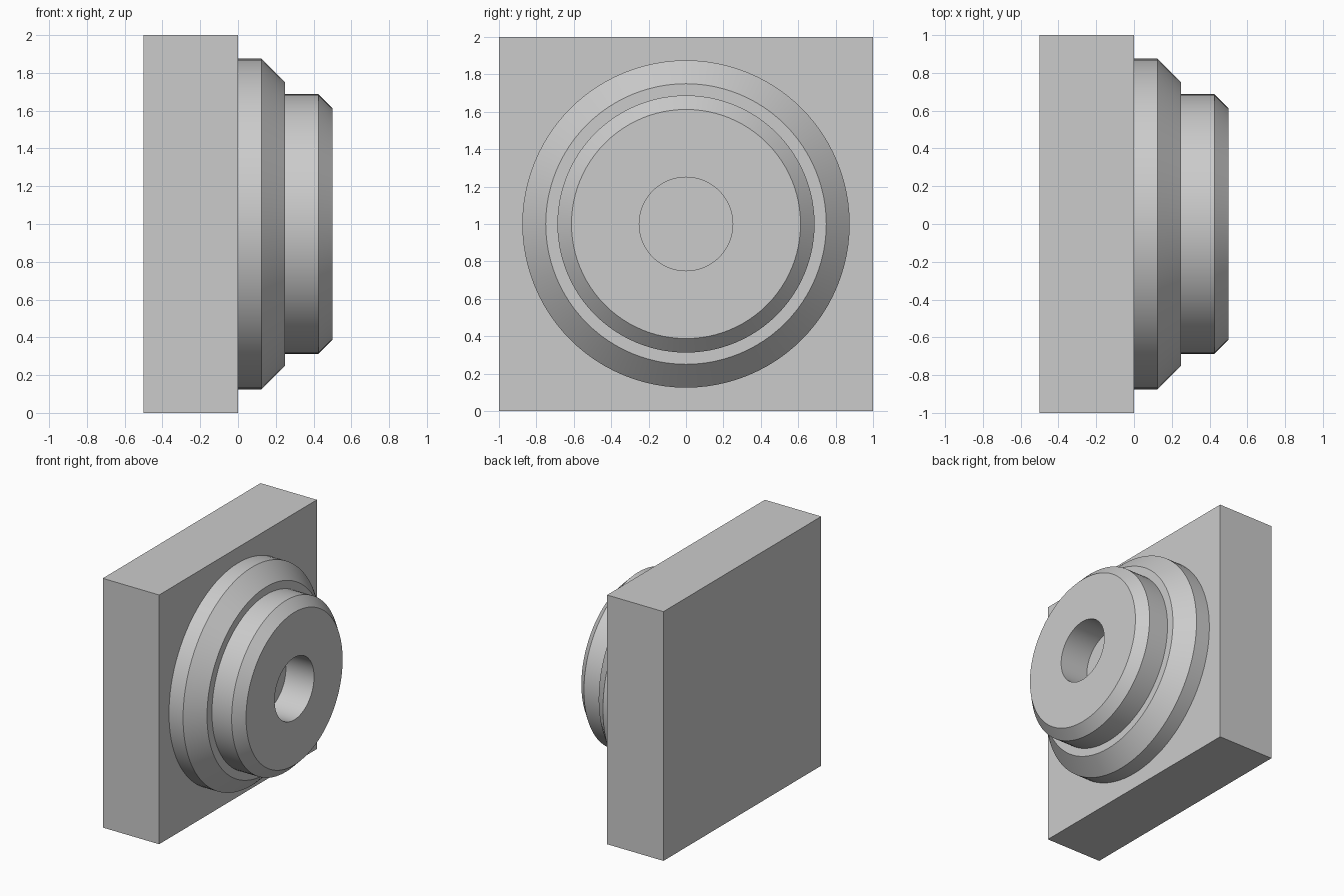
import bpy
import bmesh
import math
from mathutils import Matrix, Vector

cube = bpy.data.objects.get("Cube")
if cube:
    bpy.data.objects.remove(cube, do_unlink=True)

GREY = (0.6, 0.6, 0.6, 1)
grey = bpy.data.materials.new("light grey")
grey.use_nodes = True
grey.diffuse_color = GREY
grey.node_tree.nodes["Principled BSDF"].inputs["Base Color"].default_value = GREY


def add_object(name, bm):
    bmesh.ops.recalc_face_normals(bm, faces=bm.faces)
    mesh = bpy.data.meshes.new(name)
    bm.to_mesh(mesh)
    bm.free()
    mesh.materials.append(grey)
    obj = bpy.data.objects.new(name, mesh)
    bpy.context.collection.objects.link(obj)
    return obj


# Square mounting plate
bm = bmesh.new()
bmesh.ops.create_cube(bm, size=1, matrix=Matrix.Translation((-0.25, 0, 1))
                      @ Matrix.Diagonal((0.5, 2, 2, 1)))
add_object("mounting_plate", bm)

# Stepped, chamfered boss with a blind hole, turned about the x axis: (x, radius)
profile = [(0, 0.875), (0.125, 0.875), (0.25, 0.75), (0.25, 0.6875),
           (0.425, 0.6875), (0.5, 0.6125), (0.5, 0.25), (0.25, 0.25), (0.25, 0)]
bm = bmesh.new()
verts = [bm.verts.new((x, 0, 1 + r)) for x, r in profile]
edges = [bm.edges.new(pair) for pair in zip(verts, verts[1:])]
bmesh.ops.spin(bm, geom=verts + edges, cent=Vector((0, 0, 1)), axis=Vector((1, 0, 0)),
               angle=math.tau, steps=96, use_merge=True)
bmesh.ops.remove_doubles(bm, verts=bm.verts, dist=0.0001)
boss = add_object("stepped_boss", bm)

bpy.ops.object.select_all(action="DESELECT")
boss.select_set(True)
bpy.context.view_layer.objects.active = boss
bpy.ops.object.shade_smooth_by_angle(angle=math.radians(30))
